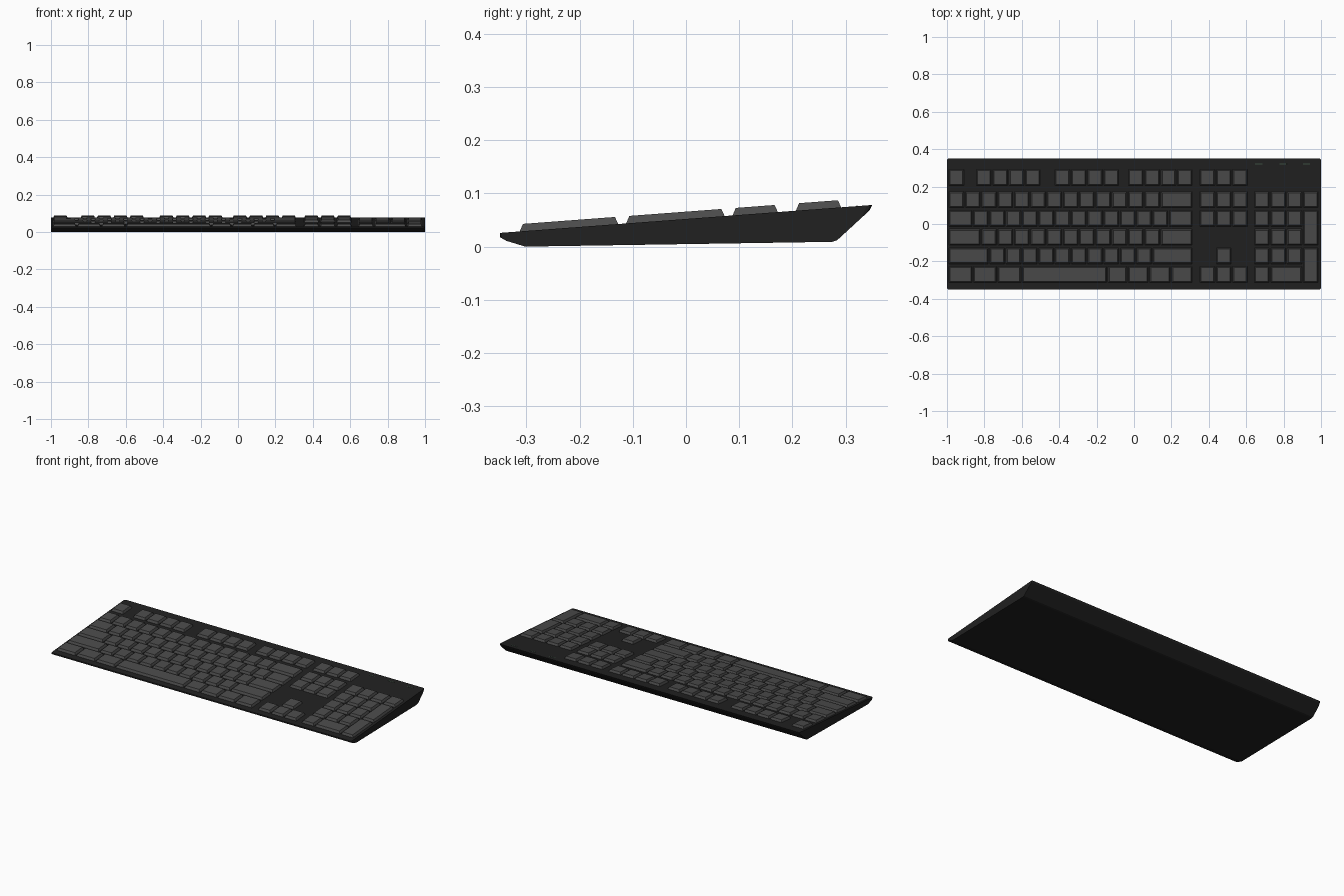
import bpy, bmesh

if "Cube" in bpy.data.objects:
    bpy.data.objects.remove(bpy.data.objects["Cube"])

U = 0.0872            # width of one key unit
KEY_H = 0.0137        # key height above the deck


def deck(y):
    return 0.052 + 0.075 * y


def material(name, rgb):
    m = bpy.data.materials.new(name)
    m.diffuse_color = (*rgb, 1)
    m.use_nodes = True
    m.node_tree.nodes["Principled BSDF"].inputs["Base Color"].default_value = m.diffuse_color
    return m


def finish(bm, name, mat):
    bmesh.ops.recalc_face_normals(bm, faces=bm.faces)
    me = bpy.data.meshes.new(name)
    bm.to_mesh(me)
    bm.free()
    me.materials.append(mat)
    ob = bpy.data.objects.new(name, me)
    bpy.context.collection.objects.link(ob)
    return ob


def frustum(bm, x0, x1, y0, y1, height, inset, sink=0.001):
    """Tapered block that follows the slope of the deck."""
    rings = []
    for d, h in ((0, -sink), (inset, height)):
        pts = [(x0 + d, y0 + d), (x1 - d, y0 + d), (x1 - d, y1 - d), (x0 + d, y1 - d)]
        rings.append([bm.verts.new((x, y, deck(y) + h)) for x, y in pts])
    lo, hi = rings
    bm.faces.new(lo[::-1])
    bm.faces.new(hi)
    for i in range(4):
        j = (i + 1) % 4
        bm.faces.new((lo[i], lo[j], hi[j], hi[i]))


case_mat = material("case_black", (0.015, 0.015, 0.015))
key_mat = material("key_grey", (0.07, 0.07, 0.07))
led_mat = material("indicator_green", (0.05, 0.09, 0.06))

# Case: wedge side profile extruded along x, corners slightly rounded
profile = [(-0.35, 0.018), (-0.338, 0.011), (-0.302, 0.0), (0.275, 0.009),
           (0.284, 0.012), (0.345, 0.068), (0.35, deck(0.35)), (-0.35, deck(-0.35))]
bm = bmesh.new()
left = bm.faces.new([bm.verts.new((-1, y, z)) for y, z in profile])
ext = bmesh.ops.extrude_face_region(bm, geom=[left])
bmesh.ops.translate(bm, vec=(2, 0, 0),
                    verts=[v for v in ext["geom"] if isinstance(v, bmesh.types.BMVert)])
corners = [e for e in bm.edges
           if abs(e.verts[0].co.x - e.verts[1].co.x) < 1e-6
           and abs(e.verts[0].co.y - e.verts[1].co.y) < 0.008]
bmesh.ops.bevel(bm, geom=corners, offset=0.008, segments=2, profile=0.5,
                affect='EDGES', clamp_overlap=True)
finish(bm, "case", case_mat)

# Row centres, from the function row at the back to the space bar row
FN, NUM, TAB, CAPS, SHIFT, BOTTOM = 0.249, 0.13, 0.03, -0.07, -0.17, -0.27
MAIN, NAV, PAD = -0.993, 0.349, 0.64     # left edge of each key block


def row(bm, x, y, widths, y_top=None):
    """Row of keys; widths in key units, y_top makes the keys two rows tall."""
    for w in widths:
        frustum(bm, x + 0.004, x + w * U - 0.004, y - 0.043,
                (y if y_top is None else y_top) + 0.043, KEY_H, 0.0065)
        x += w * U


# Function keys
bm = bmesh.new()
row(bm, MAIN, FN, [1])
for start in (1.68, 6.5, 11):
    row(bm, MAIN + start * U, FN, [1] * 4)
finish(bm, "function_keys", key_mat)

# Main typing block
bm = bmesh.new()
row(bm, MAIN, NUM, [1] * 13 + [2])
row(bm, MAIN, TAB, [1.5] + [1] * 12 + [1.5])
row(bm, MAIN, CAPS, [2] + [1] * 11 + [2])
row(bm, MAIN, SHIFT, [2.5] + [1] * 10 + [2.5])
row(bm, MAIN, BOTTOM, [1.5] * 3 + [5.25, 1.25, 1.3, 1.35, 1.35 - 0.25 + 0.25])
finish(bm, "typing_keys", key_mat)

# Navigation and arrow keys
bm = bmesh.new()
for y in (FN, NUM, TAB, BOTTOM):
    row(bm, NAV, y, [1] * 3)
row(bm, NAV + U, SHIFT, [1])
finish(bm, "navigation_keys", key_mat)

# Number pad with two tall keys on the right
bm = bmesh.new()
row(bm, PAD, NUM, [1] * 4)
for y in (TAB, CAPS, SHIFT):
    row(bm, PAD, y, [1] * 3)
row(bm, PAD, BOTTOM, [1, 2])
row(bm, PAD + 3 * U, CAPS, [1], TAB)
row(bm, PAD + 3 * U, BOTTOM, [1], SHIFT)
finish(bm, "number_pad_keys", key_mat)

# Indicator lights
bm = bmesh.new()
for x in (0.667, 0.797, 0.922):
    frustum(bm, x - 0.02, x + 0.02, 0.318, 0.323, 0.0008, 0.0005)
finish(bm, "indicator_lights", led_mat)
